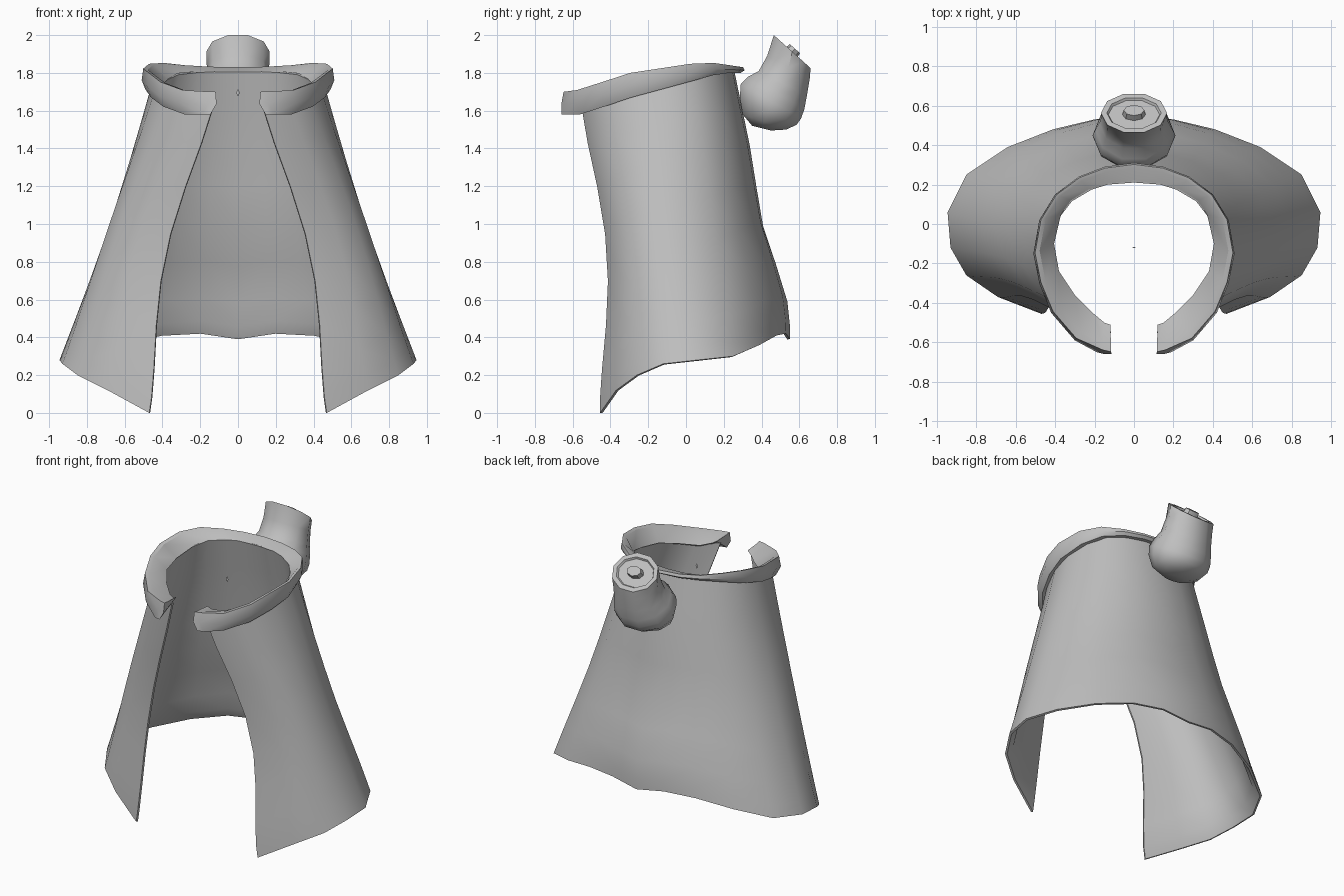
import bpy, bmesh, math
from mathutils import Vector

cube = bpy.data.objects.get("Cube")
if cube:
    bpy.data.objects.remove(cube, do_unlink=True)

grey = bpy.data.materials.new("plain grey")
grey.use_nodes = True
colour = (0.52, 0.52, 0.52, 1)
grey.diffuse_color = colour
grey.node_tree.nodes["Principled BSDF"].inputs["Base Color"].default_value = colour


def finish(name, bm, mirror=False, angle=40, thickness=0, thick_verts=()):
    """Turn a bmesh into a named, shaded object with its modifiers applied."""
    if not thickness:
        bmesh.ops.recalc_face_normals(bm, faces=bm.faces)
    mesh = bpy.data.meshes.new(name)
    bm.to_mesh(mesh)
    bm.free()
    obj = bpy.data.objects.new(name, mesh)
    bpy.context.collection.objects.link(obj)
    mesh.materials.append(grey)
    bpy.ops.object.select_all(action='DESELECT')
    obj.select_set(True)
    bpy.context.view_layer.objects.active = obj
    if thickness:
        group = obj.vertex_groups.new(name="thick")
        group.add(thick_verts, 1, 'REPLACE')
    if mirror:
        mod = obj.modifiers.new("mirror", 'MIRROR')
        mod.use_clip = True
        bpy.ops.object.modifier_apply(modifier=mod.name)
    if thickness:
        # The lofted faces look inward, so the wall grows toward the inside
        mod = obj.modifiers.new("thickness", 'SOLIDIFY')
        mod.thickness = thickness
        mod.offset = 1
        mod.vertex_group = "thick"
        mod.thickness_vertex_group = .35
        bpy.ops.object.modifier_apply(modifier=mod.name)
    bpy.ops.object.shade_smooth_by_angle(angle=math.radians(angle))
    return obj


def loft(bm, rows, closed=False):
    """Skin neighbouring rows of points with quads."""
    grid = [[bm.verts.new(p) for p in row] for row in rows]
    count = len(grid[0])
    for a, b in zip(grid, grid[1:]):
        for i in range(count if closed else count - 1):
            j = (i + 1) % count
            bm.faces.new((a[i], a[j], b[j], b[i]))
    return grid


def height_at(y, points):
    """Piecewise linear height along y."""
    for (y0, z0), (y1, z1) in zip(points, points[1:]):
        if y <= y1:
            return z0 + (z1 - z0) * (y - y0) / (y1 - y0)
    return points[-1][1]


# Cape: neckline and hem from the front edge to the middle of the back
neck = [(.12, -.56, 1.66), (.27, -.51, 1.66), (.38, -.4, 1.68), (.44, -.25, 1.71),
        (.455, -.1, 1.745), (.42, .04, 1.77), (.34, .145, 1.8), (.23, .21, 1.81),
        (.12, .245, 1.815), (0, .255, 1.815)]
hem = [(.47, -.455, 0), (.69, -.37, .12), (.85, -.26, .2), (.93, -.12, .26),
       (.945, .06, .28), (.85, .25, .3), (.64, .39, .36), (.41, .48, .41),
       (.2, .53, .42), (0, .55, .39)]
# Rows down the cape, each with how far the back swings outward
levels = [(0, 0), (.14, 0), (.28, 0), (.43, -.01), (.58, -.018), (.72, .008),
          (.86, .028), (.95, .015), (1, 0)]
rows = []
for t, sway in levels:
    row = []
    for i, (a, b) in enumerate(zip(neck, hem)):
        p = Vector(a).lerp(Vector(b), t)
        # The front edge bows back and outward halfway down
        bow = .09 * max(0, 1 - i / 4) * math.sin(math.pi * t) ** 1.5
        pinch = .025 * math.sin(math.pi * t) * math.sin(math.pi * i / 9)
        back = max(0, (i - 4) / 5) * sway
        row.append(p + Vector((bow - pinch, bow + back, 0)))
    rows.append(row)
bm = bmesh.new()
loft(bm, rows)
columns = len(neck)
# Hem and front edges taper to a thin rim
full = [s * columns + i for s in range(len(levels) - 1) for i in range(1, columns)]
finish("cape", bm, mirror=True, thickness=.04, thick_verts=full)

# Collar: a flared band, open and solid at the front
outer = [(.115, -.66), (.16, -.65), (.3, -.59), (.42, -.45), (.48, -.3), (.51, -.15),
         (.48, .02), (.4, .15), (.28, .24), (.15, .29), (0, .31)]
inner = [(.12, -.51), (.15, -.5), (.21, -.45), (.3, -.36), (.38, -.24), (.405, -.1),
         (.37, .05), (.32, .12), (.23, .175), (.13, .2), (0, .21)]
top_line = [(-.66, 1.7), (-.58, 1.71), (-.3, 1.8), (.1, 1.86), (.31, 1.83)]
low_line = [(-.66, 1.58), (-.58, 1.58), (-.3, 1.67), (0, 1.75), (.2, 1.8), (.31, 1.8)]
sections = []
for k, (o, i) in enumerate(zip(outer, inner)):
    top, low = height_at(o[1], top_line), height_at(o[1], low_line)
    lift = max(.15, .9 - .15 * k) * (top - low)
    o, i = Vector(o), Vector(i)
    sections.append([o.lerp(i, .2).to_3d() + Vector((0, 0, low)),
                     o.to_3d() + Vector((0, 0, low + (top - low) * .45)),
                     o.lerp(i, .08).to_3d() + Vector((0, 0, top)),
                     o.lerp(i, .3).to_3d() + Vector((0, 0, top - .005)),
                     i.to_3d() + Vector((0, 0, low + lift))])
# Front ends stand upright and slant toward the opening
for k in range(2):
    sections[k][0].y = outer[k][1]
    sections[k][0].x += .03
bm = bmesh.new()
grid = loft(bm, sections, closed=True)
bm.faces.new(grid[0])
finish("collar", bm, mirror=True, angle=35)

# Pot on the back: bent rings given by front point, back point and half width
rings = [(.465, 2.0, .66, 1.825, .168), (.43, 1.89, .655, 1.77, .165),
         (.385, 1.81, .64, 1.68, .175), (.33, 1.78, .627, 1.61, .195),
         (.29, 1.74, .61, 1.56, .21), (.285, 1.67, .585, 1.525, .205),
         (.3, 1.58, .53, 1.5, .17), (.35, 1.52, .45, 1.495, .09)]
sides = 10


def ring(y0, z0, y1, z1, half):
    mid = Vector((0, (y0 + y1) / 2, (z0 + z1) / 2))
    arm = Vector((0, (y1 - y0) / 2, (z1 - z0) / 2)) / math.cos(math.pi / sides)
    turns = [2 * math.pi * (k + .5) / sides for k in range(sides)]
    return [mid + arm * math.cos(a) + Vector((half * math.sin(a), 0, 0)) for a in turns]


bm = bmesh.new()
grid = loft(bm, [ring(*r) for r in rings], closed=True)
bm.faces.new(grid[-1])
lid = bm.faces.new(grid[0])
bmesh.ops.recalc_face_normals(bm, faces=bm.faces)
bmesh.ops.inset_region(bm, faces=[lid], thickness=.03)
bmesh.ops.inset_region(bm, faces=[lid], thickness=.008, depth=-.012)
finish("pot", bm, angle=45)

# Knob on the pot mouth
normal = Vector((0, .175, .195)).normalized()
bm = bmesh.new()
bmesh.ops.create_cone(bm, cap_ends=True, segments=8, radius1=.06, radius2=.052, depth=.04)
bmesh.ops.scale(bm, vec=(1, .7, 1), verts=bm.verts)
knob = finish("pot_knob", bm)
knob.location = Vector((0, .562, 1.912)) + normal * .002
knob.rotation_euler = normal.to_track_quat('Z', 'Y').to_euler()

# Tiny bead hanging inside the neck opening
bm = bmesh.new()
bmesh.ops.create_cone(bm, segments=4, radius1=.01, radius2=0, depth=.02)
bmesh.ops.translate(bm, vec=(0, 0, .01), verts=bm.verts)
bmesh.ops.scale(bm, vec=(1, .3, 1), verts=bm.verts)
bead = finish("neck_bead", bm, angle=20)
mod = bead.modifiers.new("lower half", 'MIRROR')
mod.use_axis = (False, False, True)
bead.location = (0, -.12, 1.695)
